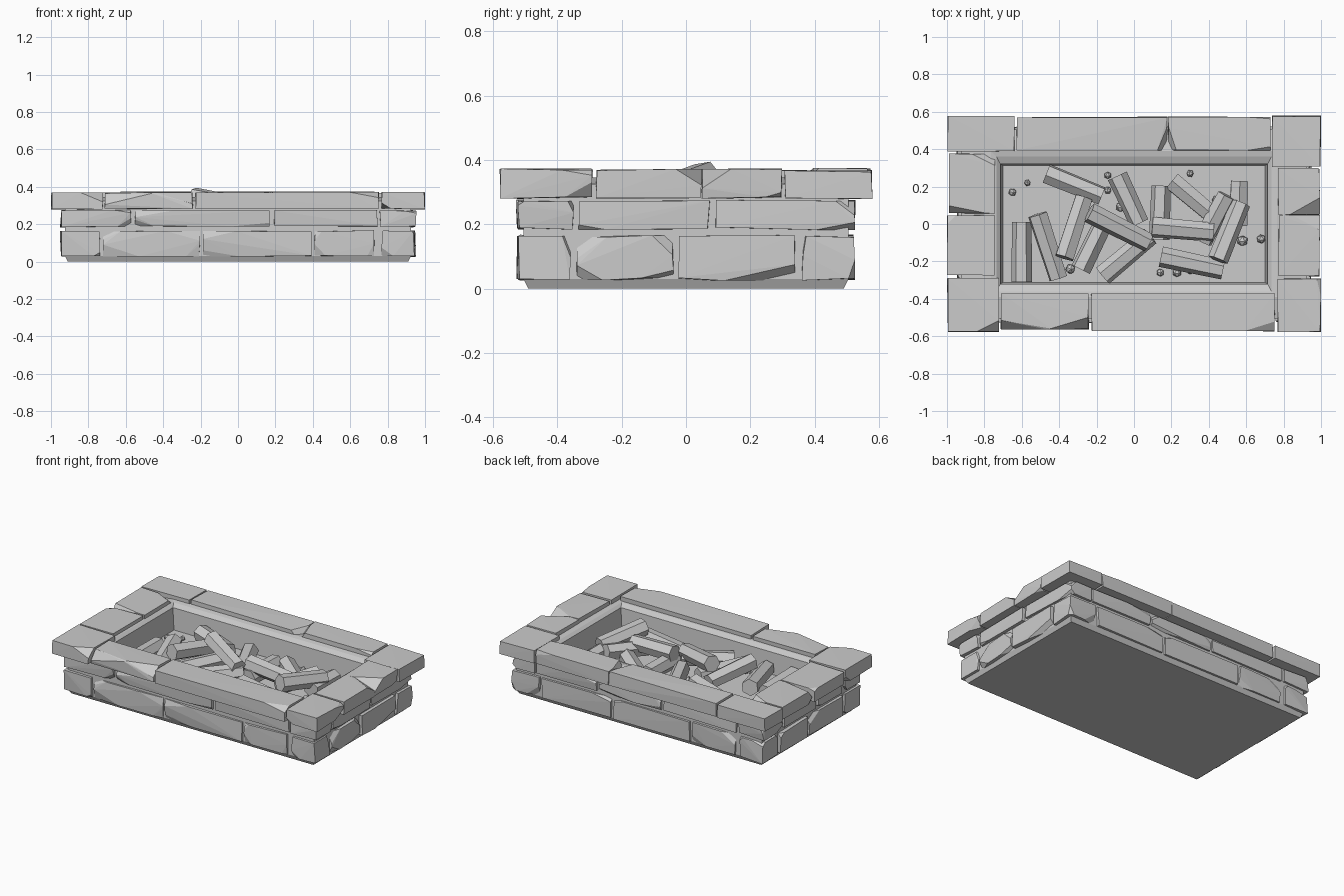
import bpy, bmesh, math, random
from mathutils import Vector, Matrix

if "Cube" in bpy.data.objects:
    bpy.data.objects.remove(bpy.data.objects["Cube"])

random.seed(11)
R = random.uniform


def finish(bm, name):
    bmesh.ops.recalc_face_normals(bm, faces=bm.faces[:])
    me = bpy.data.meshes.new(name)
    bm.to_mesh(me)
    bm.free()
    ob = bpy.data.objects.new(name, me)
    bpy.context.collection.objects.link(ob)
    return ob


def stone(name, x0, x1, y0, y1, z0, z1, chance=0.3, jit=0.009, chips=()):
    """Rough block: slightly jittered box with some corners chipped off.
    chips: (corner signs, chip lengths along x, y, z)"""
    lo, hi = Vector((x0, y0, z0)), Vector((x1, y1, z1))
    forced = {c: Vector(s) for c, s in chips}
    bm = bmesh.new()
    for sx in (0, 1):
        for sy in (0, 1):
            for sz in (0, 1):
                s = (sx, sy, sz)
                p = Vector([hi[i] - R(0, jit) if s[i] else lo[i] + R(0, jit) for i in range(3)])
                cut = forced.get(s)
                if cut is None and random.random() < chance:
                    d = hi - lo
                    cut = Vector((min(d.x * R(.1, .45), .2), min(d.y * R(.1, .35), .12), d.z * R(.12, .5)))
                    k = 0 if d.x < d.y else 1
                    cut[k] *= 0.5
                if cut is None:
                    bm.verts.new(p)
                else:
                    for i in range(3):
                        q = p.copy()
                        q[i] += -cut[i] if s[i] else cut[i]
                        bm.verts.new(q)
    res = bmesh.ops.convex_hull(bm, input=bm.verts[:])
    junk = {v for v in res["geom_interior"] if isinstance(v, bmesh.types.BMVert) and v.is_valid}
    bmesh.ops.delete(bm, geom=list(junk), context='VERTS')
    return finish(bm, name)


# Core: mortar body with recessed floor, lofted from rectangles
bm = bmesh.new()
rings = []
for hx, hy, z in ((.91, .49, 0), (.925, .505, .03), (.925, .505, .325), (.765, .39, .345),
                  (.735, .36, .34), (.715, .322, .325), (.70, .312, .18)):
    rings.append([bm.verts.new((sx * hx, sy * hy, z)) for sx, sy in ((-1, -1), (1, -1), (1, 1), (-1, 1))])
for a, b in zip(rings, rings[1:]):
    for i in range(4):
        j = (i + 1) % 4
        bm.faces.new((a[i], a[j], b[j], b[i]))
bm.faces.new(rings[0][::-1])
bm.faces.new(rings[-1])
finish(bm, "mortar_core")

# Wall courses: (z range, breaks along front, back, right, left)
X, Y, T, G = .955, .532, .18, .006
courses = {
    "lower": (.025, .168, (-X, -.73, -.195, .40, .74), (-.74, -.40, .195, .73, X),
              (-Y, -.35, -.03, .35), (-.35, .03, .35, Y)),
    "upper": (.182, .277, (-X, -.56, .18, .755), (-.75, -.18, .30, .77),
              (-Y, -.34, .08, Y), (-.34, -.06, .30, Y)),
}
for cname, (z0, z1, fr, bk, rt, lf) in courses.items():
    for side, br in (("front", fr), ("back", bk)):
        ya, yb = (-Y, -Y + T) if side == "front" else (Y - T, Y)
        for i, (a, b) in enumerate(zip(br, br[1:])):
            d = R(0, .012)
            stone(f"{cname}_{side}_stone_{i}", a + G, b - G, ya + d, yb - d, z0, z1)
    for side, br in (("right", rt), ("left", lf)):
        xa, xb = (X - T - .02, X) if side == "right" else (-X, -X + T + .02)
        for i, (a, b) in enumerate(zip(br, br[1:])):
            d = R(0, .012)
            # one right-hand stone has a broken lower edge
            big = [((1, 1, 0), (.05, .22, .05))] if (cname, side, i) == ("lower", "right", 2) else ()
            stone(f"{cname}_{side}_stone_{i}", xa + d, xb - d, a + G, b - G, z0, z1, chips=big)

# Cap stones: x range, y range, forced chips
caps = [
    (-1, -.72, -.58, -.285, [((1, 0, 1), (.12, .06, .05))]),
    (-.715, -.24, -.565, -.37, [((0, 0, 1), (.25, .05, .06)), ((1, 0, 1), (.2, .06, .06))]),
    (-.23, .755, -.575, -.37, [((1, 0, 1), (.16, .05, .03))]),
    (.765, 1, -.58, -.29, []),
    (.77, .995, -.28, .05, [((1, 1, 1), (.15, .08, .05))]),
    (.77, .995, .045, .30, [((1, 0, 1), (.16, .09, .06))]),
    (.735, 1, .305, .58, []),
    (.18, .73, .39, .575, [((0, 0, 1), (.04, .12, .06))]),
    (-.63, .18, .39, .575, [((1, 0, 1), (.05, .12, .06))]),
    (-1, -.635, .385, .58, []),
    (-.99, -.74, .055, .378, [((1, 1, 1), (.12, .06, .05)), ((0, 0, 1), (.2, .04, .05))]),
    (-1, -.745, -.275, .05, []),
]
for i, (x0, x1, y0, y1, ch) in enumerate(caps):
    stone(f"cap_stone_{i}", x0, x1, y0, y1, .279, R(.368, .38), chance=.12, jit=.006, chips=ch)

# Logs: hexagonal billets (x, y, heading, length, z, pitch)
logs = [
    (-.60, -.15, 90, .32, .225, 0), (-.46, -.12, -72, .36, .24, 4), (-.32, .21, -22, .32, .24, 0),
    (-.32, -.02, 72, .34, .28, 8), (-.21, -.09, 64, .34, .235, 0), (-.08, -.02, -27, .36, .315, 9),
    (-.04, -.17, 40, .33, .24, -5), (-.03, .13, -65, .28, .225, 0), (.14, .06, 88, .29, .23, 0),
    (.26, -.03, -5, .33, .285, 3), (.31, .14, -40, .28, .225, 0), (.31, -.21, -12, .34, .23, 0),
    (.43, .03, 62, .28, .25, -6), (.51, -.04, 68, .33, .295, 8), (.56, .11, 88, .24, .235, 0),
]
for i, (x, y, head, length, z, pitch) in enumerate(logs):
    bm = bmesh.new()
    m = (Matrix.Translation((x, y, z)) @ Matrix.Rotation(math.radians(head), 4, 'Z')
         @ Matrix.Rotation(math.radians(90 + pitch), 4, 'Y') @ Matrix.Rotation(R(0, 1), 4, 'Z'))
    bmesh.ops.create_cone(bm, cap_ends=True, segments=6, radius1=.056, radius2=.052,
                          depth=length, matrix=m)
    finish(bm, f"log_{i}")

# Pebbles scattered on the floor
for i, (x, y, r) in enumerate([(-.65, .17, .022), (-.57, .22, .018), (-.14, .26, .02), (-.07, .09, .028),
                               (.30, .27, .02), (.68, -.08, .025), (.58, -.09, .03), (.30, -.25, .02),
                               (-.34, -.24, .028), (.14, -.26, .022), (.23, -.26, .025), (.44, .13, .025),
                               (-.08, .24, .015), (-.14, .18, .02)]):
    bm = bmesh.new()
    m = Matrix.Translation((x, y, .18 + r * .8)) @ Matrix.Rotation(R(0, 3), 4, (.4, .5, .76))
    bmesh.ops.create_icosphere(bm, subdivisions=1, radius=r, matrix=m)
    finish(bm, f"pebble_{i}")
